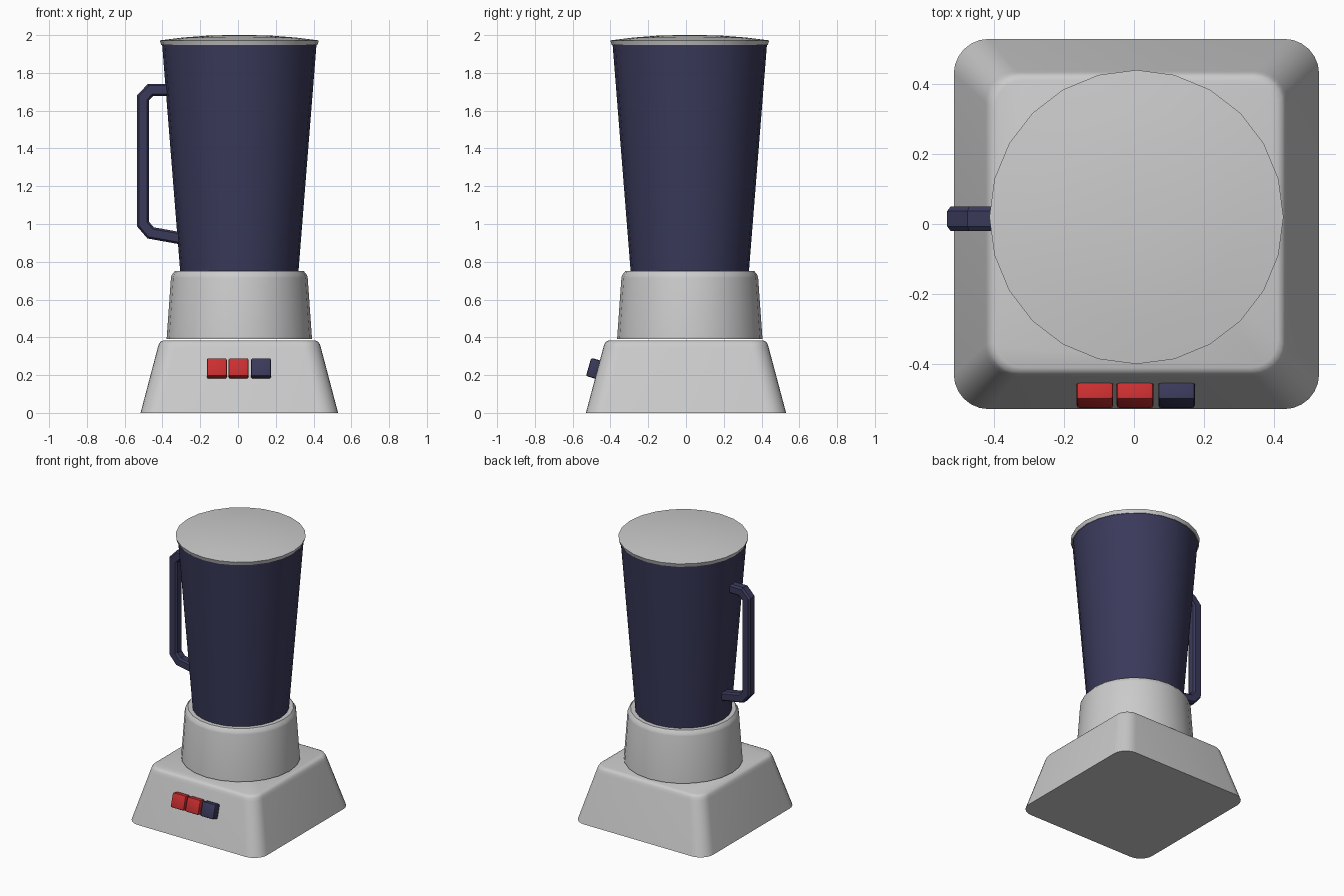
import bpy, bmesh, math
from mathutils import Vector, Matrix

cube = bpy.data.objects.get("Cube")
if cube:
    bpy.data.objects.remove(cube, do_unlink=True)


def material(name, rgb):
    m = bpy.data.materials.new(name)
    m.use_nodes = True
    m.diffuse_color = (*rgb, 1)
    m.node_tree.nodes["Principled BSDF"].inputs["Base Color"].default_value = (*rgb, 1)
    return m


GREY = material("light grey plastic", (0.6, 0.6, 0.6))
NAVY = material("navy plastic", (0.042, 0.042, 0.105))
RED = material("red plastic", (0.6, 0.028, 0.03))


def add_object(name, bm, mat, angle=35):
    bmesh.ops.recalc_face_normals(bm, faces=bm.faces)
    mesh = bpy.data.meshes.new(name)
    bm.to_mesh(mesh)
    bm.free()
    mesh.materials.append(mat)
    ob = bpy.data.objects.new(name, mesh)
    bpy.context.collection.objects.link(ob)
    bpy.ops.object.select_all(action="DESELECT")
    ob.select_set(True)
    bpy.context.view_layer.objects.active = ob
    bpy.ops.object.shade_smooth_by_angle(angle=math.radians(angle))
    return ob


def loft(name, rings, mat, angle=35):
    """Skin a list of equal-length point rings and cap both ends."""
    bm = bmesh.new()
    loops = [[bm.verts.new(p) for p in ring] for ring in rings]
    n = len(loops[0])
    for a, b in zip(loops, loops[1:]):
        for i in range(n):
            j = (i + 1) % n
            bm.faces.new((a[i], a[j], b[j], b[i]))
    bm.faces.new(loops[0])
    bm.faces.new(loops[-1])
    return add_object(name, bm, mat, angle)


CX, CY = 0.007, 0.02


def lathe(name, profile, mat, sides=24):
    turn = [math.tau * i / sides for i in range(sides)]
    rings = [[(CX + r * math.cos(t), CY + r * math.sin(t), z) for t in turn]
             for r, z in profile]
    return loft(name, rings, mat)


def rounded_rect(hx, hy, radius, z, steps=6):
    ring = []
    for quarter, (sx, sy) in enumerate([(1, 1), (-1, 1), (-1, -1), (1, -1)]):
        for k in range(steps + 1):
            t = math.pi / 2 * (quarter + k / steps)
            ring.append((CX + sx * (hx - radius) + radius * math.cos(t),
                         sy * (hy - radius) + radius * math.sin(t), z))
    return ring


# Tapered square base with a softly rounded top edge
loft("base", [rounded_rect(0.523, 0.53, 0.1, 0),
              rounded_rect(0.432, 0.438, 0.09, 0.345),
              rounded_rect(0.426, 0.432, 0.088, 0.364),
              rounded_rect(0.418, 0.425, 0.084, 0.376),
              rounded_rect(0.405, 0.412, 0.08, 0.382)], GREY, 40)

# Round collar, jar and domed lid
lathe("collar", [(0.385, 0.39), (0.362, 0.715), (0.358, 0.73), (0.342, 0.75)], GREY)
lathe("jar", [(0.312, 0.735), (0.409, 1.955)], NAVY)
lathe("lid", [(0.413, 1.947), (0.421, 1.972), (0.3, 1.987),
              (0.16, 1.998), (0.05, 2.0)], GREY)

# Handle: chamfered bar swept with mitred corners
path = [Vector((x, 0.015, z)) for x, z in
        [(-0.36, 1.71), (-0.463, 1.71), (-0.503, 1.668),
         (-0.503, 1.0), (-0.463, 0.953), (-0.29, 0.922)]]
section = [(0.032, 0.022), (0.022, 0.035), (-0.022, 0.035), (-0.032, 0.022),
           (-0.032, -0.022), (-0.022, -0.035), (0.022, -0.035), (0.032, -0.022)]
side = Vector((0, 1, 0))
rings = []
for i, p in enumerate(path):
    d_in = (p - path[max(i - 1, 0)]).normalized()
    d_out = (path[min(i + 1, len(path) - 1)] - p).normalized()
    tangent = (d_in + d_out).normalized()
    mitre = 1 / tangent.dot(d_out if i == 0 else d_in)
    normal = side.cross(tangent) * mitre
    rings.append([p + normal * u + side * v for u, v in section])
loft("handle", rings, NAVY, 30)

# Push buttons set into the sloping front
for name, x, mat in [("red_button_outer", -0.112, RED),
                     ("red_button_inner", 0.003, RED),
                     ("navy_button", 0.122, NAVY)]:
    bm = bmesh.new()
    bmesh.ops.create_cube(bm, size=1)
    bmesh.ops.scale(bm, vec=(0.105, 0.06, 0.1), verts=bm.verts)
    bmesh.ops.bevel(bm, geom=bm.edges[:], offset=0.009, segments=2,
                    profile=0.5, affect="EDGES")
    bm.transform(Matrix.Translation((x, -0.487, 0.235))
                 @ Matrix.Rotation(math.radians(-16), 4, "X"))
    add_object(name, bm, mat, 30)
